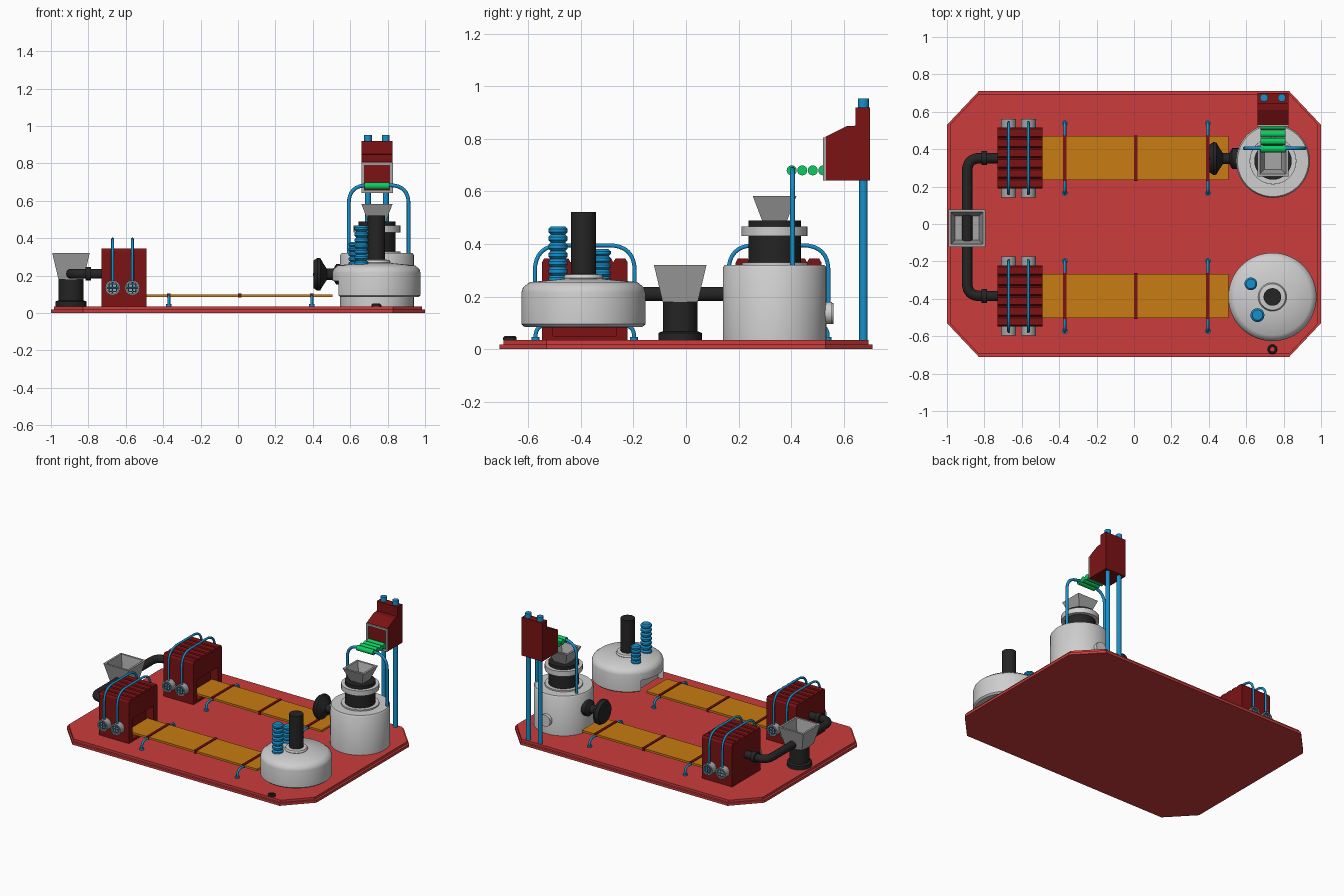
import bpy, bmesh, math
from mathutils import Vector

if "Cube" in bpy.data.objects:
    bpy.data.objects.remove(bpy.data.objects["Cube"])


def material(name, rgb):
    m = bpy.data.materials.new(name)
    m.use_nodes = True
    m.diffuse_color = (*rgb, 1)
    m.node_tree.nodes["Principled BSDF"].inputs["Base Color"].default_value = (*rgb, 1)
    return m


RED = material("base red", (0.6, 0.045, 0.045))
MAROON = material("dark red", (0.2, 0.006, 0.007))
ORANGE = material("belt orange", (0.58, 0.2, 0.006))
BLUE = material("pipe blue", (0.008, 0.28, 0.6))
GREEN = material("roller green", (0.004, 0.6, 0.12))
WHITE = material("light grey", (0.62, 0.62, 0.62))
GREY = material("hopper grey", (0.38, 0.38, 0.38))
BLACK = material("black", (0.018, 0.018, 0.018))


def finish(name, bm, mat, loc=(0, 0, 0), rot=(0, 0, 0), smooth=False):
    bmesh.ops.recalc_face_normals(bm, faces=bm.faces)
    me = bpy.data.meshes.new(name)
    bm.to_mesh(me)
    bm.free()
    me.materials.append(mat)
    ob = bpy.data.objects.new(name, me)
    bpy.context.collection.objects.link(ob)
    ob.location, ob.rotation_euler = loc, rot
    if smooth:
        bpy.ops.object.select_all(action="DESELECT")
        ob.select_set(True)
        bpy.context.view_layer.objects.active = ob
        bpy.ops.object.shade_smooth_by_angle(angle=math.radians(35))
    return ob


def box(name, mat, x, y, z):
    """Box from (low, high) pairs."""
    bm = bmesh.new()
    bmesh.ops.create_cube(bm, size=1)
    for v in bm.verts:
        v.co = [p[0] if c < 0 else p[1] for c, p in zip(v.co, (x, y, z))]
    return finish(name, bm, mat)


def prism(name, mat, pts, depth, place):
    """Extrude a 2D outline; place maps (u, v, w) to a position."""
    bm = bmesh.new()
    rings = [[bm.verts.new(place(u, v, w)) for u, v in pts] for w in depth]
    n = len(pts)
    for ring in rings:
        bm.faces.new(ring)
    for i in range(n):
        j = (i + 1) % n
        bm.faces.new((rings[0][i], rings[0][j], rings[1][j], rings[1][i]))
    return finish(name, bm, mat)


def lathe(name, mat, profile, loc, rot=(0, 0, 0), sides=48, turn=0.0):
    """Revolve (radius, height) points about local z; zero radius closes the end."""
    bm = bmesh.new()
    rings = []
    for r, h in profile:
        if r == 0:
            rings.append([bm.verts.new((0, 0, h))] * sides)
        else:
            angles = [turn + math.tau * i / sides for i in range(sides)]
            rings.append([bm.verts.new((r * math.cos(a), r * math.sin(a), h)) for a in angles])
    for a, b in zip(rings, rings[1:]):
        for i in range(sides):
            j = (i + 1) % sides
            bm.faces.new(list(dict.fromkeys((a[i], a[j], b[j], b[i]))))
    return finish(name, bm, mat, loc, rot, smooth=sides > 8)


def rod(name, mat, loc, r, length, rot=(0, 0, 0), sides=32):
    return lathe(name, mat, [(0, 0), (r, 0), (r, length), (0, length)], loc, rot, sides)


def tube(name, mat, pts, r, bend=0.0):
    """Round pipe through points, with corners rounded by the bend distance."""
    p = [Vector(q) for q in pts]
    path = [p[0]]
    for a, b, c in zip(p, p[1:], p[2:]):
        s, e = b + (a - b).normalized() * bend, b + (c - b).normalized() * bend
        for t in [k / 8 for k in range(9)]:
            path.append(s * (1 - t) ** 2 + b * 2 * t * (1 - t) + e * t * t)
    path.append(p[-1])
    cu = bpy.data.curves.new(name, "CURVE")
    cu.dimensions, cu.bevel_depth, cu.bevel_resolution, cu.use_fill_caps = "3D", r, 3, True
    sp = cu.splines.new("POLY")
    sp.points.add(len(path) - 1)
    for q, co in zip(sp.points, path):
        q.co = (*co, 1)
    cu.materials.append(mat)
    ob = bpy.data.objects.new(name, cu)
    bpy.context.collection.objects.link(ob)
    return ob


def cut(ob, x, y, z):
    cutter = box(ob.name + "_cutter", ob.data.materials[0], x, y, z)
    cutter.hide_render = True
    cutter.hide_viewport = True
    mod = ob.modifiers.new("opening", "BOOLEAN")
    mod.operation, mod.solver, mod.object = "DIFFERENCE", "EXACT", cutter


def funnel(name, low, high, z0, z1, loc):
    """Square hopper open at the top."""
    k = math.sqrt(2)
    prof = [(0, z0), (low * k, z0), (high * k, z1), (high * k - 0.02, z1), (low * k - 0.005, z0 + 0.03), (0, z0 + 0.03)]
    lathe(name, GREY, prof, loc, sides=4, turn=math.pi / 4)


# Stepped base plate with clipped corners
for name, d, z in (("base_lower", 0, (0, 0.018)), ("base_upper", 0.015, (0.018, 0.035))):
    quarter = [(1 - d, 0.53), (0.83, 0.71 - d)]
    outline = quarter + [(-x, y) for x, y in reversed(quarter)]
    outline += [(-x, -y) for x, y in outline]
    prism(name, RED, outline, z, lambda u, v, w: (u, v, w))

# Two lines, each with a press housing and a conveyor
for side, cy in (("back", 0.352), ("front", -0.385)):
    ridges = 6
    outline = [(-0.163, 0.035), (-0.163, 0.33)]
    for i in range(ridges):
        a = -0.163 + 0.326 * i / ridges
        outline += [(a + 0.008, 0.345), (a + 0.046, 0.345), (a + 0.0543, 0.33)]
    outline.append((0.163, 0.035))
    housing = prism(side + "_housing", MAROON, outline, (-0.73, -0.49), lambda u, v, w: (w, cy + u, v))
    cut(housing, (-0.55, -0.4), (cy - 0.12, cy + 0.12), (0.05, 0.2))

    for x in (-0.67, -0.565):
        for s in (-1, 1):
            # Side fan: open drum with a grille
            drum = [(0, 0), (0.04, 0), (0.04, 0.05), (0.032, 0.05), (0.032, 0.035), (0, 0.035)]
            lathe(side + "_fan", GREY, drum, (x, cy + s * 0.16, 0.135), (-s * math.pi / 2, 0, 0), 24)
            y = cy + s * 0.207
            for k in (-0.02, 0, 0.02):
                h = math.sqrt(0.036 ** 2 - k * k)
                tube("grille_bar", BLUE, [(x + k, y, 0.135 - h), (x + k, y, 0.135 + h)], 0.003)
                tube("grille_bar", BLUE, [(x - h, y, 0.135 + k), (x + h, y, 0.135 + k)], 0.003)
        tube(side + "_housing_hose", BLUE, [(x, cy - 0.19, 0.16), (x, cy - 0.19, 0.395), (x, cy + 0.19, 0.395),
                                            (x, cy + 0.19, 0.16)], 0.008, 0.1)

    box(side + "_belt", ORANGE, (-0.54, 0.505), (cy - 0.118, cy + 0.118), (0.085, 0.1))
    for x in (-0.37, 0.01, 0.395):
        box(side + "_belt_strip", MAROON, (x - 0.009, x + 0.009), (cy - 0.122, cy + 0.122), (0.082, 0.105))
    for x in (-0.37, 0.395):
        for s in (-1, 1):
            tube(side + "_belt_leg", BLUE, [(x, cy + s * 0.11, 0.09), (x, cy + s * 0.187, 0.09),
                                            (x, cy + s * 0.187, 0.035)], 0.008, 0.04)
            rod("leg_foot", BLUE, (x, cy + s * 0.187, 0.035), 0.015, 0.012, sides=16)

    # Feed pipe from the hopper to the housing
    tube(side + "_feed_pipe", BLACK, [(-0.892, -0.02, 0.21), (-0.892, cy, 0.21), (-0.72, cy, 0.21)], 0.028, 0.07)
    rod("pipe_flange", BLACK, (-0.815, cy, 0.21), 0.037, 0.03, (0, math.pi / 2, 0))

# Feed hopper
funnel("feed_hopper", 0.067, 0.1, 0.18, 0.32, (-0.893, -0.022, 0))
lathe("hopper_stand", BLACK, [(0, 0.035), (0.082, 0.035), (0.082, 0.062), (0.066, 0.068), (0.066, 0.19), (0, 0.19)],
      (-0.893, -0.022, 0))

# Domed vessel at the end of the front line
vessel = lathe("domed_vessel", WHITE, [(0, 0.085), (0.225, 0.085), (0.236, 0.095), (0.236, 0.215), (0.23, 0.235),
               (0.205, 0.255), (0.07, 0.268), (0, 0.268)], (0.74, -0.39, 0), sides=64)
cut(vessel, (0.45, 0.58), (-0.51, -0.26), (0.05, 0.17))
lathe("chimney_collar", WHITE, [(0.04, 0.255), (0.07, 0.255), (0.076, 0.27), (0.07, 0.283), (0.04, 0.287)],
      (0.74, -0.39, 0))
rod("chimney", BLACK, (0.74, -0.39, 0.26), 0.047, 0.262)
for name, x, y, r, top, n in (("tall_bellows", 0.66, -0.487, 0.037, 0.467, 7), ("short_bellows", 0.625, -0.32, 0.034, 0.38, 5)):
    step = (top - 0.25) / n
    prof = [(0, 0.25)]
    for i in range(n):
        z = 0.25 + i * step
        prof += [(r * 0.75, z), (r, z + step * 0.3), (r, z + step * 0.7)]
    lathe(name, BLUE, prof + [(r * 0.75, top), (0, top)], (x, y, 0), sides=24)
lathe("base_nut", BLACK, [(0.012, 0.035), (0.026, 0.035), (0.026, 0.044), (0.02, 0.05), (0.012, 0.05), (0.012, 0.035)],
      (0.74, -0.67, 0), sides=16)

# Tank with stacked neck and funnel
TX, TY = 0.743, 0.337
lathe("tank", WHITE, [(0, 0.035), (0.197, 0.035), (0.197, 0.31), (0.19, 0.32), (0.125, 0.32), (0.125, 0.33), (0, 0.33)],
      (TX, TY, 0), sides=64)
rod("tank_neck", BLACK, (TX, TY, 0.32), 0.1, 0.17)
rod("neck_ring", WHITE, (TX, TY, 0.43), 0.125, 0.037)
funnel("tank_funnel", 0.048, 0.083, 0.49, 0.582, (TX, TY, 0))
rod("tank_port", WHITE, (TX, TY + 0.17, 0.137), 0.042, 0.048, (-math.pi / 2, 0, 0))
lathe("tank_outlet", BLACK, [(0, 0), (0.055, 0), (0.055, 0.035), (0.03, 0.05), (0.03, 0.085), (0.06, 0.105), (0.086, 0.12),
      (0.088, 0.135), (0.075, 0.155), (0, 0.158)], (0.56, 0.35, 0.207), (0, -math.pi / 2, 0))
tube("tank_arch", BLUE, [(0.592, 0.405, 0.31), (0.592, 0.405, 0.683), (0.912, 0.405, 0.683), (0.912, 0.405, 0.31)],
     0.01, 0.1)

# Tower with control head and roller shelf
for x in (0.695, 0.79):
    rod("tower_post", BLUE, (x, 0.675, 0.03), 0.016, 0.91, sides=24)
    rod("post_cap", BLUE, (x, 0.675, 0.92), 0.021, 0.033, sides=24)
head = [(0.645, 0.642), (0.7, 0.642), (0.7, 0.92), (0.645, 0.92), (0.645, 0.85), (0.61, 0.848), (0.53, 0.808), (0.53, 0.642)]
prism("tower_head", MAROON, head, (0.66, 0.826), lambda u, v, w: (w, u, v))
for x in (0.66, 0.814):
    box("head_frame_side", GREY, (x, x + 0.014), (0.522, 0.532), (0.642, 0.806))
for z in (0.642, 0.792):
    box("head_frame_rail", GREY, (0.674, 0.814), (0.522, 0.532), (z, z + 0.014))
for i in range(4):
    rod("shelf_roller", GREEN, (0.676, 0.402 + 0.04 * i, 0.68), 0.019, 0.134, (0, math.pi / 2, 0), 20)
